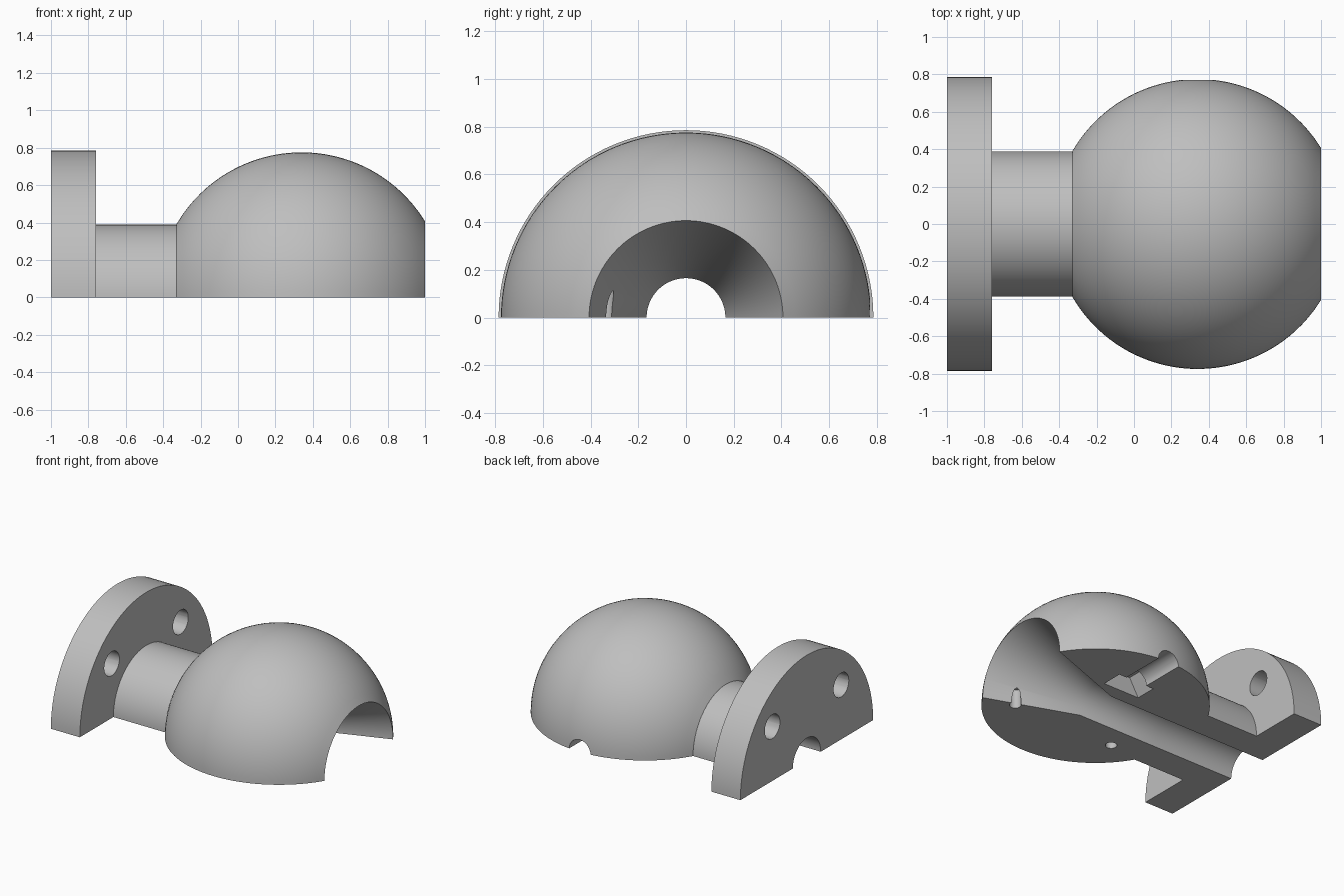
import bpy, bmesh, math
from mathutils import Matrix

cube = bpy.data.objects.get("Cube")
if cube:
    bpy.data.objects.remove(cube, do_unlink=True)

grey = bpy.data.materials.new("plain_grey")
grey.use_nodes = True
grey.diffuse_color = (0.52, 0.52, 0.52, 1)
grey.node_tree.nodes["Principled BSDF"].inputs["Base Color"].default_value = (0.52, 0.52, 0.52, 1)

BORE, NECK, FLANGE, BALL, MID = 0.165, 0.388, 0.785, 0.775, 0.34
NECK_START, NECK_END = -0.76, -0.33


def make_object(name, bm):
    bmesh.ops.recalc_face_normals(bm, faces=bm.faces)
    mesh = bpy.data.meshes.new(name)
    bm.to_mesh(mesh)
    bm.free()
    mesh.materials.append(grey)
    obj = bpy.data.objects.new(name, mesh)
    bpy.context.collection.objects.link(obj)
    return obj


def half_lathe(name, profile, steps=64):
    """Sweep a closed (x, radius) profile half a turn over the x axis."""
    bm = bmesh.new()
    rings = []
    for i in range(steps + 1):
        a = math.pi * i / steps
        c = -1 if i == steps else math.cos(a)
        s = 0 if i in (0, steps) else math.sin(a)
        rings.append([bm.verts.new((x, r * c, r * s)) for x, r in profile])
    n = len(profile)
    for a, b in zip(rings, rings[1:]):
        for j in range(n):
            k = (j + 1) % n
            bm.faces.new((a[j], a[k], b[k], b[j]))
    bm.faces.new(rings[0])
    bm.faces.new(rings[-1])
    return make_object(name, bm)


def drill(target, axis, centre, radius, length, sides=32):
    """Cut a straight prism out of the target."""
    turn = {"X": Matrix.Rotation(math.pi / 2, 4, "Y"),
            "Y": Matrix.Rotation(math.pi / 2, 4, "X"),
            "Z": Matrix()}[axis]
    bm = bmesh.new()
    bmesh.ops.create_cone(bm, cap_ends=True, segments=sides, radius1=radius,
                          radius2=radius, depth=length,
                          matrix=Matrix.Translation(centre) @ turn
                          @ Matrix.Rotation(math.pi / 2, 4, "Z"))
    cutter = make_object("cutter", bm)
    cutter.hide_render = True
    mod = target.modifiers.new("hole", "BOOLEAN")
    mod.operation = "DIFFERENCE"
    mod.solver = "EXACT"
    mod.object = cutter
    bpy.context.view_layer.objects.active = target
    bpy.ops.object.modifier_apply(modifier=mod.name)
    bpy.data.objects.remove(cutter, do_unlink=True)


# Mounting flange with two bolt holes
flange = half_lathe("flange", [(-1, BORE), (-1, FLANGE),
                               (NECK_START, FLANGE), (NECK_START, BORE)])
for side in (-1, 1):
    drill(flange, "X", (-0.88, side * 0.407, 0.407), 0.09, 0.5)

# Tubular neck
neck = half_lathe("neck", [(NECK_START, BORE), (NECK_START, NECK),
                           (NECK_END, NECK), (NECK_END, BORE)])

# Truncated ball with a bore that flares open towards +x
outer = []
for i in range(41):
    x = NECK_END + (1 - NECK_END) * i / 40
    outer.append((x, math.sqrt(BALL ** 2 - (x - MID) ** 2)))
ball = half_lathe("ball", [(NECK_END, BORE)] + outer + [(MID, BORE)])

# Hexagonal nut pocket and screw channel on the back half
drill(ball, "Y", (MID, 0.35, 0), 0.15, 0.16, sides=6)
drill(ball, "Y", (MID, 0.65, 0), 0.088, 0.5)

# Two small dowel holes in the flat face of the front half
for offset in (-0.425, 0.425):
    drill(ball, "Z", (MID + offset, -0.343, 0), 0.04, 0.28, sides=24)

# Smooth curved surfaces, crisp edges
for obj in (flange, neck, ball):
    bpy.ops.object.select_all(action="DESELECT")
    obj.select_set(True)
    bpy.context.view_layer.objects.active = obj
    bpy.ops.object.shade_smooth_by_angle(angle=math.radians(25))
